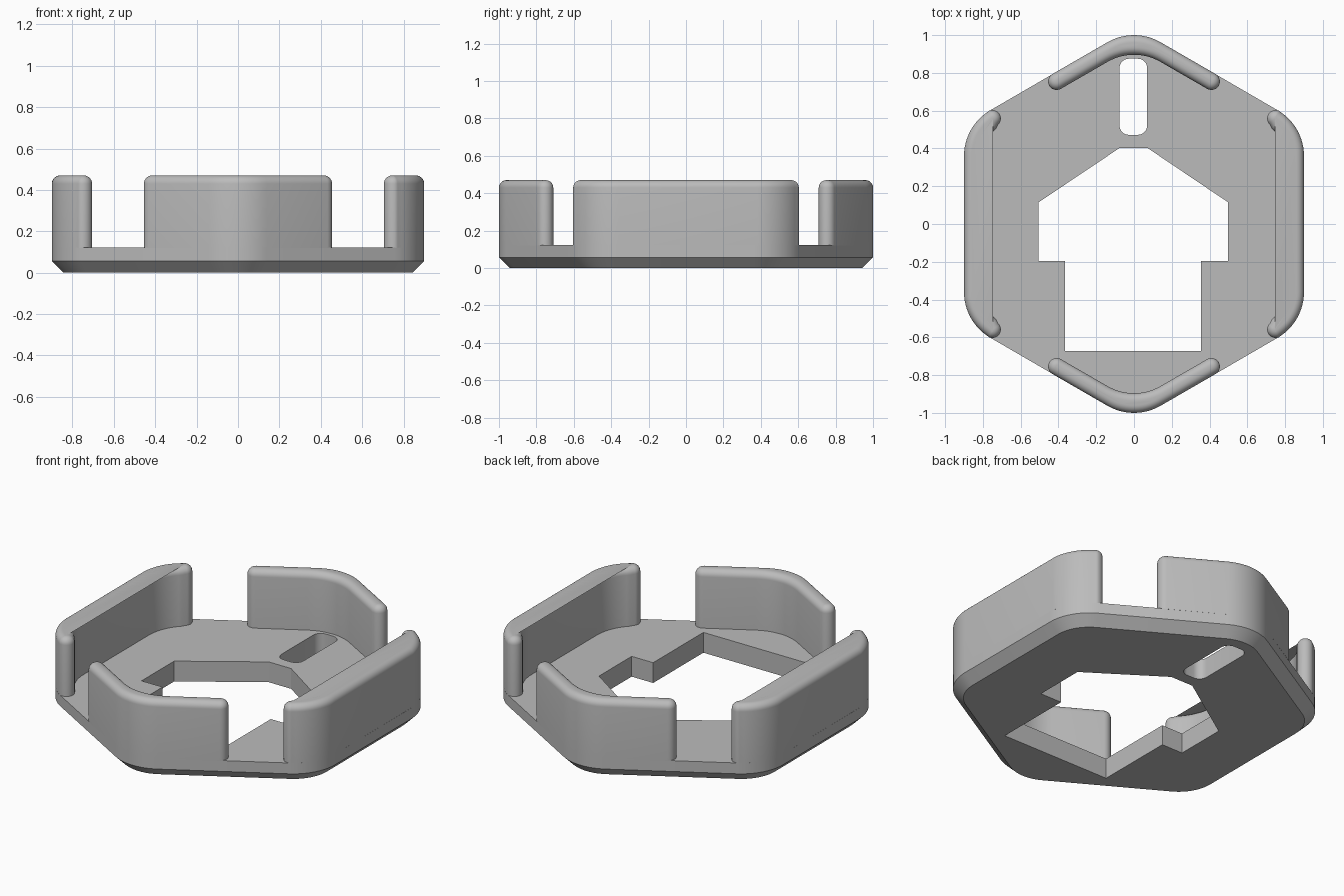
import bpy, bmesh, math
from mathutils import Vector

if "Cube" in bpy.data.objects:
    bpy.data.objects.remove(bpy.data.objects["Cube"])

grey = bpy.data.materials.new("light_grey")
grey.diffuse_color = (0.5, 0.5, 0.5, 1)
grey.use_nodes = True
grey.node_tree.nodes["Principled BSDF"].inputs["Base Color"].default_value = grey.diffuse_color

R = 0.28        # corner radius of the hexagonal outline
FLOOR = 0.122   # floor height
TOP = 0.47      # wall height
CH = 0.057      # bottom chamfer
CAP = 0.045     # half wall thickness


def arc(cx, cy, r, a0, a1, n=12):
    return [Vector((cx + r * math.cos(math.radians(a0 + (a1 - a0) * i / n)),
                    cy + r * math.sin(math.radians(a0 + (a1 - a0) * i / n))))
            for i in range(n + 1)]


def inset(pts, d):
    """Move a counter-clockwise outline inwards by d."""
    out = []
    for i, p in enumerate(pts):
        a = (p - pts[i - 1]).normalized()
        b = (pts[(i + 1) % len(pts)] - p).normalized()
        na, nb = Vector((-a.y, a.x)), Vector((-b.y, b.x))
        out.append(p + (na + nb) * d / (1 + na.dot(nb)))
    return out


def ring(bm, pts, z):
    return [bm.verts.new((p.x, p.y, z)) for p in pts]


def bridge(bm, lo, hi):
    n = len(lo)
    for i in range(n):
        j = (i + 1) % n
        bm.faces.new((lo[i], lo[j], hi[j], hi[i]))


def finish(bm, name):
    bmesh.ops.recalc_face_normals(bm, faces=bm.faces)
    me = bpy.data.meshes.new(name)
    bm.to_mesh(me)
    bm.free()
    me.materials.append(grey)
    ob = bpy.data.objects.new(name, me)
    bpy.context.collection.objects.link(ob)
    bpy.ops.object.select_all(action='DESELECT')
    ob.select_set(True)
    bpy.context.view_layer.objects.active = ob
    bpy.ops.object.shade_smooth_by_angle(angle=math.radians(30))
    return ob


# Base plate: rounded hexagon, chamfered below, with window and slot
def hexagon(r):
    centres = [(0.62, -0.36), (0.62, 0.36), (0, 0.72),
               (-0.62, 0.36), (-0.62, -0.36), (0, -0.72)]
    return [p for k, (x, y) in enumerate(centres)
            for p in arc(x, y, r, 60 * k - 60, 60 * k)]


window = [Vector(p) for p in (
    (-0.365, -0.672), (0.355, -0.672), (0.355, -0.195), (0.498, -0.195),
    (0.498, 0.115), (0.072, 0.402), (-0.077, 0.402), (-0.505, 0.115),
    (-0.505, -0.195), (-0.365, -0.195))]
slot = [p for k, (x, y) in enumerate([(0.02, 0.825), (-0.027, 0.825),
                                      (-0.027, 0.522), (0.02, 0.522)])
        for p in arc(x, y, 0.05, 90 * k, 90 * k + 90, 8)]

bm = bmesh.new()
low, mid, high = (ring(bm, hexagon(R - CH), 0), ring(bm, hexagon(R), CH),
                  ring(bm, hexagon(R), FLOOR))
bridge(bm, low, mid)
bridge(bm, mid, high)
lows, highs = [low], [high]
for hole in (window, slot):
    a, b = ring(bm, hole, 0), ring(bm, hole, FLOOR)
    bridge(bm, a, b)
    lows.append(a)
    highs.append(b)
for loops in (lows, highs):
    edges = [bm.edges.get((l[i - 1], l[i])) for l in loops for i in range(len(l))]
    bmesh.ops.triangle_fill(bm, edges=edges, use_beauty=True,
                            normal=(0, 0, 1))
finish(bm, "base_plate")


# Walls: four upright segments with round ends and rounded rims
def wall(name, pts, turn):
    pts = [p * turn for p in pts]   # turn = -1 is a half-turn about z
    bm = bmesh.new()
    rim = 0.04
    prev = first = ring(bm, pts, FLOOR - 0.002)
    for i in range(8):
        a = math.pi / 2 * i / 7
        cur = ring(bm, inset(pts, rim * (1 - math.cos(a))),
                   TOP - rim + rim * math.sin(a))
        bridge(bm, prev, cur)
        prev = cur
    bm.faces.new(prev)
    bm.faces.new(first[::-1])
    finish(bm, name)


end_wall = (arc(0, 0.72, R, 60, 120) + arc(-0.41, 0.7546, CAP, 120, 300) +
            arc(0, 0.616, R, 120, 60) + arc(0.41, 0.7546, CAP, 240, 420))
side_wall = (arc(0.62, -0.36, R, -57, 0) + arc(0.62, 0.36, R, 0, 57)[1:] +
             arc(0.75, 0.5583, CAP, 68, 225) +
             arc(0.53, 0.31, R, 45, 0) + arc(0.53, -0.31, R, 0, -45) +
             arc(0.75, -0.5583, CAP, 135, 292))
side_wall = [p for i, p in enumerate(side_wall)
             if (p - side_wall[i - 1]).length > 1e-4]
wall("back_wall", end_wall, 1)
wall("front_wall", end_wall, -1)
wall("right_wall", side_wall, 1)
wall("left_wall", side_wall, -1)
